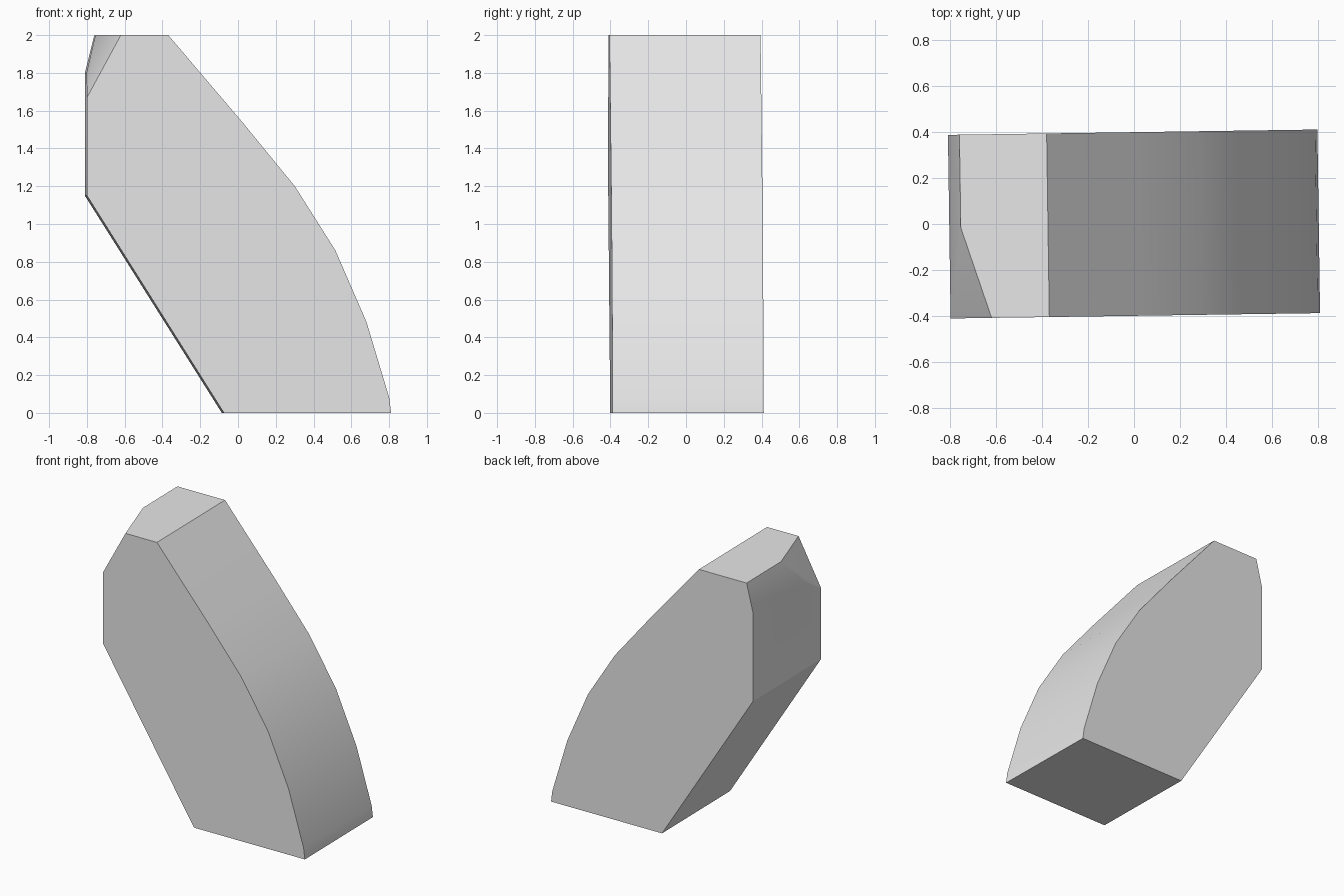
import bpy, bmesh, math
from mathutils import Vector, Matrix

cube = bpy.data.objects.get("Cube")
if cube:
    bpy.data.objects.remove(cube, do_unlink=True)

stone = bpy.data.materials.new("light_grey_stone")
stone.use_nodes = True
grey = (0.8, 0.8, 0.8, 1.0)
stone.diffuse_color = grey
stone.node_tree.nodes["Principled BSDF"].inputs["Base Color"].default_value = grey

HALF_DEPTH = 0.4
TWIST = 0.0145

# Side outline: flat foot, curved outer edge, flat crown, straight inner edge
outline = [(-0.08, 0), (0.805, 0), (0.795, 0.08), (0.675, 0.48), (0.51, 0.86),
           (0.295, 1.2), (0.025, 1.53), (-0.375, 2), (-0.755, 2),
           (-0.805, 1.8), (-0.805, 1.15)]

bm = bmesh.new()
front = bm.faces.new([bm.verts.new((x, -HALF_DEPTH, z)) for x, z in outline])
grown = bmesh.ops.extrude_face_region(bm, geom=[front], use_keep_orig=True)
bmesh.ops.translate(bm, vec=(0, 2 * HALF_DEPTH, 0),
                    verts=[g for g in grown["geom"] if isinstance(g, bmesh.types.BMVert)])
bmesh.ops.rotate(bm, cent=(0, 0, 0), matrix=Matrix.Rotation(TWIST, 3, 'Z'), verts=bm.verts)

# Chipped upper front corner
a, b, c = Vector((-0.75, -0.03, 2)), Vector((-0.62, -0.41, 2)), Vector((-0.80, -0.41, 1.67))
normal = (b - a).cross(c - a).normalized()
if normal.x > 0:
    normal.negate()
cut = bmesh.ops.bisect_plane(bm, geom=bm.verts[:] + bm.edges[:] + bm.faces[:],
                             plane_co=a, plane_no=normal, clear_outer=True)
rim = [g for g in cut["geom_cut"] if isinstance(g, bmesh.types.BMEdge)]
bmesh.ops.holes_fill(bm, edges=rim, sides=0)
bmesh.ops.recalc_face_normals(bm, faces=bm.faces)

mesh = bpy.data.meshes.new("curved_block")
bm.to_mesh(mesh)
bm.free()
mesh.materials.append(stone)
block = bpy.data.objects.new("curved_block", mesh)
bpy.context.collection.objects.link(block)

# Smooth the curved edge, keep the corners crisp
bpy.ops.object.select_all(action='DESELECT')
block.select_set(True)
bpy.context.view_layer.objects.active = block
bpy.ops.object.shade_smooth_by_angle(angle=math.radians(30))
